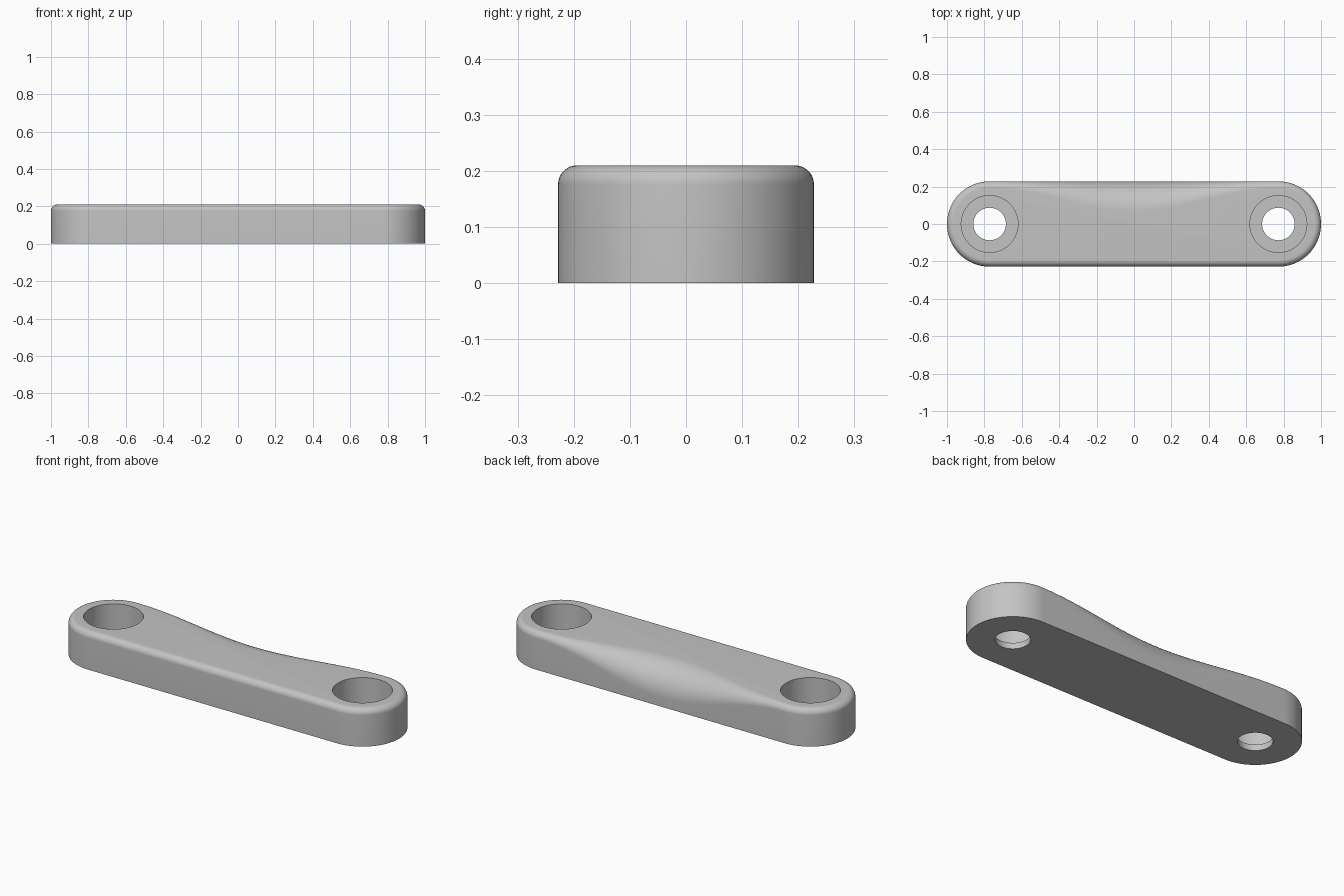
import bpy
import bmesh
from math import pi, cos, sin, radians

cube = bpy.data.objects.get("Cube")
if cube:
    bpy.data.objects.remove(cube, do_unlink=True)

HEIGHT, END_R, END_X = 0.21, 0.228, 0.772   # link size and bore centres
EDGE_R, MID_R = 0.034, 0.16                 # rounding at the ends and mid back
BORE_R, HOLE_R, FLOOR = 0.152, 0.087, 0.033
ARC, SPAN, STEPS = 40, 64, 14

grey = bpy.data.materials.new("light grey")
grey.use_nodes = True
grey.diffuse_color = (0.55, 0.55, 0.55, 1)
grey.node_tree.nodes["Principled BSDF"].inputs["Base Color"].default_value = grey.diffuse_color


def outline():
    """Points round the link: (x, y, normal x, normal y, rounding radius)."""
    points = []
    for side, start in ((1, -pi / 2), (-1, pi / 2)):
        for i in range(ARC + 1):
            a = start + pi * i / ARC
            points.append((side * END_X + END_R * cos(a), END_R * sin(a), cos(a), sin(a), EDGE_R))
        if side == 1:
            # back edge, whose rounding swells towards the middle
            for i in range(1, SPAN):
                t = 1 - 2 * i / SPAN
                r = EDGE_R + (MID_R - EDGE_R) * cos(pi / 2 * t) ** 2
                points.append((END_X * t, END_R, 0, 1, r))
    return points


# Link body: a wall, then a quarter-round of varying radius up to the flat top
bm = bmesh.new()
path = outline()
rings = [[bm.verts.new((x, y, 0)) for x, y, *_ in path]]
for s in range(STEPS + 1):
    a = pi / 2 * s / STEPS
    rings.append([bm.verts.new((x - nx * r * (1 - cos(a)), y - ny * r * (1 - cos(a)),
                                HEIGHT - r * (1 - sin(a)))) for x, y, nx, ny, r in path])
for low, high in zip(rings, rings[1:]):
    for i in range(len(path)):
        j = (i + 1) % len(path)
        bm.faces.new((low[i], low[j], high[j], high[i]))
bm.faces.new(list(reversed(rings[0])))
bm.faces.new(rings[-1])
bmesh.ops.recalc_face_normals(bm, faces=bm.faces)
mesh = bpy.data.meshes.new("link_body")
bm.to_mesh(mesh)
bm.free()
mesh.materials.append(grey)
body = bpy.data.objects.new("link_body", mesh)
bpy.context.collection.objects.link(body)


def bore(x, radius, bottom):
    """Cut a round hole from the top down to the given height."""
    top = HEIGHT + 0.1
    bpy.ops.mesh.primitive_cylinder_add(vertices=72, radius=radius, depth=top - bottom,
                                        location=(x, 0, (top + bottom) / 2))
    cutter = bpy.context.object
    cutter.name = "bore_cutter"
    cutter.hide_render = True
    cutter.data.materials.append(grey)
    mod = body.modifiers.new("bore", 'BOOLEAN')
    mod.operation = 'DIFFERENCE'
    mod.solver = 'EXACT'
    mod.object = cutter
    bpy.context.view_layer.objects.active = body
    bpy.ops.object.modifier_apply(modifier=mod.name)
    bpy.data.objects.remove(cutter, do_unlink=True)


# Counterbored holes at both ends
for x in (-END_X, END_X):
    bore(x, BORE_R, FLOOR)
    bore(x, HOLE_R, -0.1)

bpy.ops.object.select_all(action='DESELECT')
body.select_set(True)
bpy.context.view_layer.objects.active = body
bpy.ops.object.shade_smooth_by_angle(angle=radians(30))
